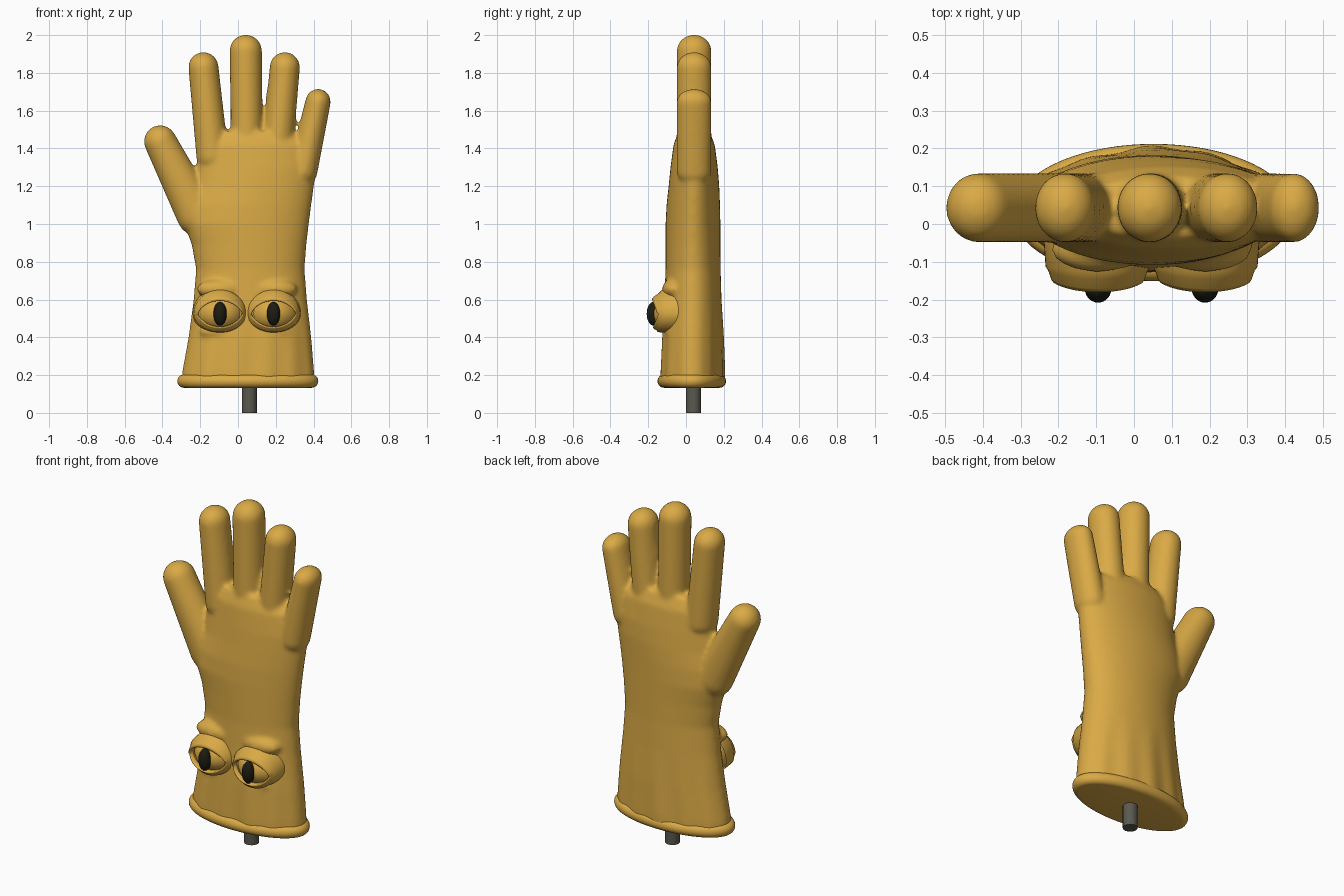
import bpy, bmesh, math
from mathutils import Vector, Matrix

if "Cube" in bpy.data.objects:
    bpy.data.objects.remove(bpy.data.objects["Cube"])


def material(name, rgb):
    m = bpy.data.materials.new(name)
    m.diffuse_color = (*rgb, 1)
    m.use_nodes = True
    m.node_tree.nodes["Principled BSDF"].inputs["Base Color"].default_value = m.diffuse_color
    return m


GOLD = material("gold rubber", (0.70, 0.40, 0.06))
BLACK = material("pupil black", (0.012, 0.012, 0.006))
GREY = material("dark metal", (0.10, 0.10, 0.08))


def finish(bm, name, mat):
    bmesh.ops.recalc_face_normals(bm, faces=bm.faces)
    me = bpy.data.meshes.new(name)
    bm.to_mesh(me)
    bm.free()
    me.materials.append(mat)
    for p in me.polygons:
        p.use_smooth = True
    ob = bpy.data.objects.new(name, me)
    bpy.context.collection.objects.link(ob)
    return ob


def loft(bm, rings, cap=True):
    """Skin a list of point rings with quads."""
    loops = [[bm.verts.new(p) for p in r] for r in rings]
    n = len(loops[0])
    for a, b in zip(loops, loops[1:]):
        for i in range(n):
            j = (i + 1) % n
            bm.faces.new((a[i], a[j], b[j], b[i]))
    if cap:
        bm.faces.new(loops[0][::-1])
        bm.faces.new(loops[-1])


def oval(x0, x1, y0, y1, z, fold=0.0, n=72):
    pts = []
    for i in range(n):
        t = 2 * math.pi * i / n
        k = 1 + fold * math.sin(9 * t) * math.sin(4 * t + 1)
        pts.append(((x0 + x1) / 2 + (x1 - x0) / 2 * math.cos(t),
                    (y0 + y1) / 2 + (y1 - y0) / 2 * math.sin(t) * k, z))
    return pts


def ellipsoid(bm, centre, radii):
    mat = Matrix.Translation(centre) @ Matrix.Diagonal((*radii, 1))
    return bmesh.ops.create_uvsphere(bm, u_segments=28, v_segments=18,
                                     radius=1, matrix=mat)["verts"]


def finger(bm, base, r0, tip, r1):
    """Tapered capsule as the hull of two ellipsoids."""
    part = bmesh.new()
    for (x, z), r in ((base, r0), (tip, r1)):
        ellipsoid(part, (x, 0.043, z), (r, 0.092, r))
    hull = bmesh.ops.convex_hull(part, input=part.verts)
    bmesh.ops.delete(part, geom=[v for v in hull["geom_interior"]
                                 if isinstance(v, bmesh.types.BMVert)], context="VERTS")
    tmp = bpy.data.meshes.new("tmp")
    part.to_mesh(tmp)
    part.free()
    bm.from_mesh(tmp)
    bpy.data.meshes.remove(tmp)


# Glove: cuff and palm, blended with the fingers
bm = bmesh.new()
sections = [  # x0, x1, y0, y1, z, fold depth
    (-0.30, 0.405, -0.135, 0.20, 0.16, 0.06),
    (-0.295, 0.403, -0.135, 0.20, 0.22, 0.06),
    (-0.262, 0.388, -0.128, 0.196, 0.40, 0.04),
    (-0.235, 0.365, -0.115, 0.188, 0.60, 0.0),
    (-0.222, 0.352, -0.108, 0.183, 0.76, 0.0),
    (-0.245, 0.362, -0.108, 0.182, 0.89, 0.0),
    (-0.285, 0.375, -0.108, 0.182, 1.00, 0.0),
    (-0.275, 0.388, -0.103, 0.18, 1.10, 0.0),
    (-0.235, 0.402, -0.092, 0.176, 1.20, 0.0),
    (-0.22, 0.412, -0.082, 0.168, 1.30, 0.0),
    (-0.21, 0.39, -0.066, 0.152, 1.42, 0.0),
    (-0.13, 0.29, -0.04, 0.125, 1.49, 0.0)]
loft(bm, [oval(*s) for s in sections])
finger(bm, (-0.135, 1.36), 0.086, (-0.183, 1.83), 0.08)    # index
finger(bm, (0.048, 1.36), 0.084, (0.041, 1.916), 0.086)    # middle
finger(bm, (0.205, 1.36), 0.084, (0.248, 1.83), 0.08)      # ring
finger(bm, (0.343, 1.28), 0.078, (0.424, 1.648), 0.067)    # little
finger(bm, (-0.215, 1.05), 0.112, (-0.412, 1.437), 0.086)  # thumb
for ex in (-0.095, 0.188):                                 # soft brow and cheek swellings
    ellipsoid(bm, (ex, -0.065, 0.655), (0.125, 0.062, 0.055))
    ellipsoid(bm, (ex, -0.06, 0.43), (0.11, 0.055, 0.04))
glove = finish(bm, "glove", GOLD)
rm = glove.modifiers.new("blend", "REMESH")
rm.mode = "VOXEL"
rm.voxel_size = 0.0115
rm.use_smooth_shade = True
sm = glove.modifiers.new("soften", "SMOOTH")
sm.factor = 0.5
sm.iterations = 8

# Rolled cuff rim with a closed underside
bm = bmesh.new()
rings = []
for i in range(13):
    a = -math.pi / 2 + math.pi * i / 12
    g = 0.034 * math.cos(a)
    rings.append(oval(-0.287 - g, 0.391 + g, -0.117 - g, 0.178 + g,
                      0.168 + 0.035 * math.sin(a)))
loft(bm, rings)
rim = finish(bm, "cuff_rim", GOLD)

# Stand rod
bm = bmesh.new()
loft(bm, [oval(0.02, 0.1, 0.0, 0.08, z, n=20) for z in (0.0, 0.2)])
rod = finish(bm, "stand_rod", GREY)

# Eyes: eyeball, pupil and one ring of heavy lids each
EYE_Z = 0.525
CY, RY, RX = -0.04, 0.135, 0.165


def eye_depth(dx, dz):
    return CY - RY * math.sqrt(max(0.05, 1 - (dx * dx + dz * dz) / RX ** 2))


def lid_ring(cx, mix, lift, back=None):
    pts = []
    for i in range(48):
        t = 2 * math.pi * i / 48
        c, s = math.cos(t), math.sin(t)
        inner = (0.115 * c, math.copysign(abs(s) ** 1.35, s) * 0.068)
        outer = (0.145 * c, s * (0.14 if s > 0 else 0.105))
        dx = inner[0] + (outer[0] - inner[0]) * mix
        dz = inner[1] + (outer[1] - inner[1]) * mix
        heavy = lift * (1.5 if s > 0 else 1.0)
        y = back if back is not None else eye_depth(dx, dz) - heavy
        pts.append((cx + dx, y, EYE_Z + dz))
    return pts


for side, cx in (("left", -0.095), ("right", 0.188)):
    bm = bmesh.new()
    ellipsoid(bm, (cx, CY, EYE_Z), (0.13, RY, 0.105))
    finish(bm, side + "_eyeball", GOLD)

    bm = bmesh.new()
    ellipsoid(bm, (cx, -0.172, EYE_Z), (0.035, 0.036, 0.063))
    finish(bm, side + "_pupil", BLACK)

    bm = bmesh.new()
    loft(bm, [lid_ring(cx, 0, -0.02), lid_ring(cx, 0, 0.008), lid_ring(cx, 0.12, 0.014),
              lid_ring(cx, 0.3, 0.012), lid_ring(cx, 0.55, 0.002),
              lid_ring(cx, 0.8, 0.0), lid_ring(cx, 1.0, 0.0, -0.03)], cap=False)
    finish(bm, side + "_eyelids", GOLD)

# Crisp edges where flat caps meet round walls
bpy.ops.object.select_all(action="DESELECT")
for ob in (rim, rod):
    ob.select_set(True)
bpy.context.view_layer.objects.active = rim
bpy.ops.object.shade_smooth_by_angle(angle=math.radians(40))
